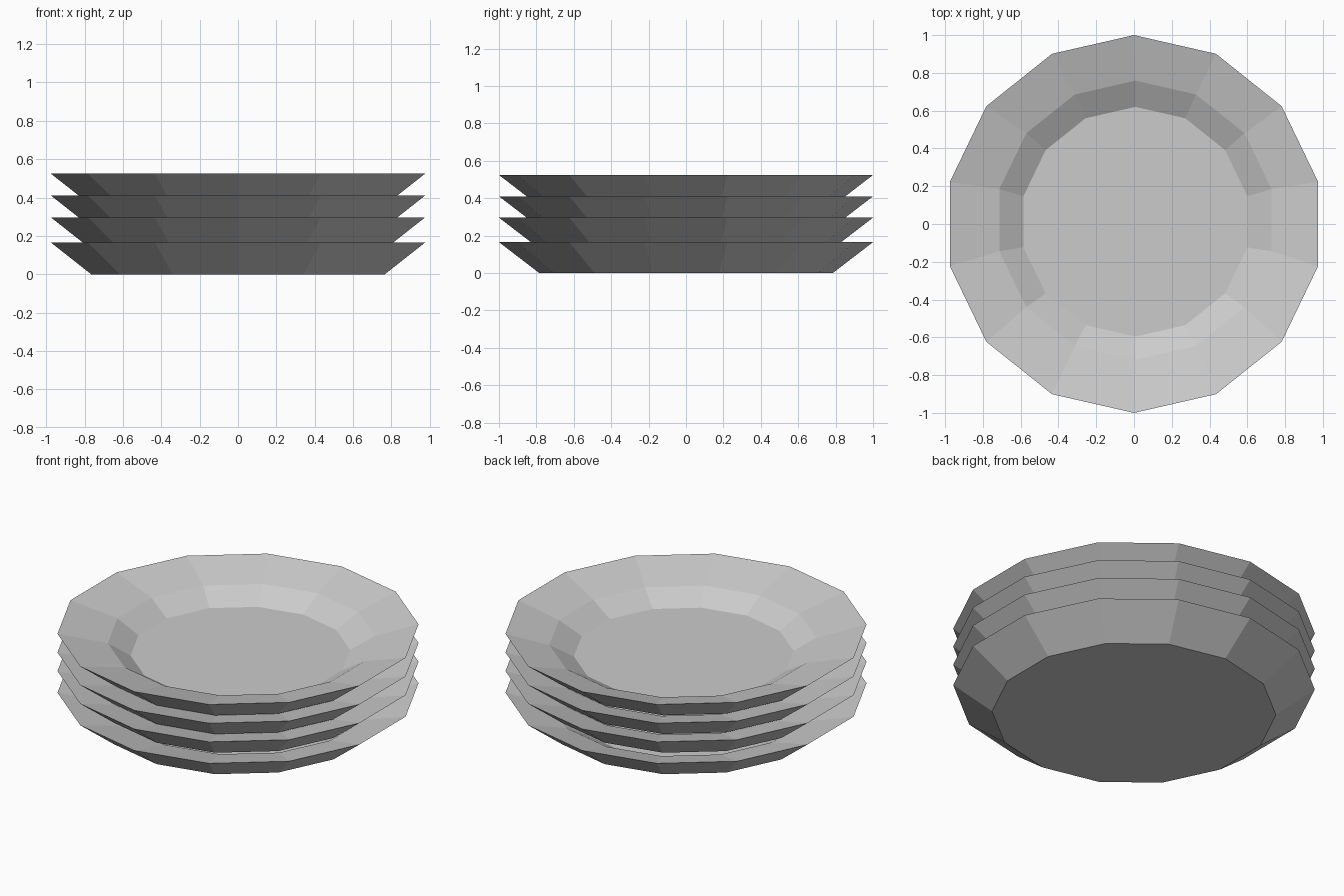
import bpy, bmesh
from math import sin, cos, tau

cube = bpy.data.objects.get("Cube")
if cube:
    bpy.data.objects.remove(cube, do_unlink=True)

SIDES = 14
RIM_HEIGHT = 0.165

china = bpy.data.materials.new("light_grey_china")
china.use_nodes = True
grey = (0.6, 0.6, 0.6, 1)
china.diffuse_color = grey
china.node_tree.nodes["Principled BSDF"].inputs["Base Color"].default_value = grey

# Plate profile: radius, height, and x / y shift of each ring, from foot to well
PROFILE = [
    (0.785, 0.0, 0.0, 0.0),
    (1.0, RIM_HEIGHT, 0.0, 0.0),
    (0.739, 0.095, 0.0075, 0.02),
    (0.608, 0.018, 0.0075, 0.012),
]


def make_plate(name, z):
    bm = bmesh.new()
    rings = []
    for radius, height, dx, dy in PROFILE:
        rings.append([
            bm.verts.new((dx + radius * sin(tau * i / SIDES),
                          dy + radius * cos(tau * i / SIDES), height))
            for i in range(SIDES)])
    # Sloped bands between neighbouring rings
    for low, high in zip(rings, rings[1:]):
        for i in range(SIDES):
            j = (i + 1) % SIDES
            bm.faces.new((low[i], low[j], high[j], high[i]))
    # Flat underside and flat well
    bm.faces.new(rings[0])
    bm.faces.new(rings[-1])
    bmesh.ops.recalc_face_normals(bm, faces=bm.faces)
    mesh = bpy.data.meshes.new(name)
    bm.to_mesh(mesh)
    bm.free()
    mesh.materials.append(china)
    plate = bpy.data.objects.new(name, mesh)
    plate.location.z = z
    bpy.context.collection.objects.link(plate)


# Stack of plates, placed by rim height
names = ("bottom_plate", "lower_middle_plate", "upper_middle_plate", "top_plate")
for name, rim in zip(names, (RIM_HEIGHT, 0.296, 0.41, 0.524)):
    make_plate(name, rim - RIM_HEIGHT)
